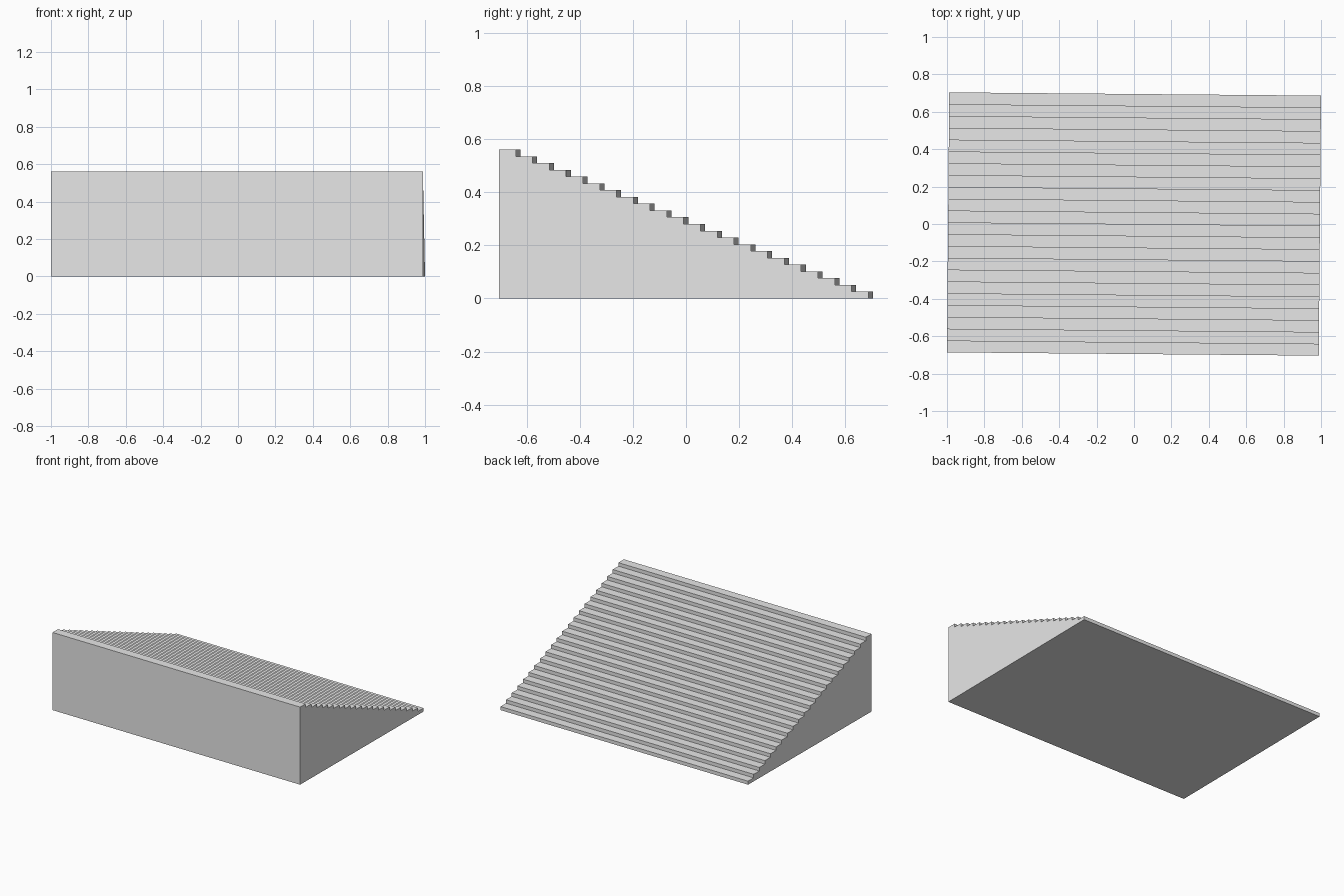
import bpy, bmesh, math

cube = bpy.data.objects.get("Cube")
if cube:
    bpy.data.objects.remove(cube, do_unlink=True)

STEPS = 22
WIDTH, DEPTH, HEIGHT = 1.988, 1.39, 0.56
TREAD, RISER = DEPTH / STEPS, HEIGHT / STEPS

# Plain grey stone
grey = bpy.data.materials.new("light_grey")
grey.use_nodes = True
colour = (0.8, 0.8, 0.8, 1)
grey.diffuse_color = colour
grey.node_tree.nodes["Principled BSDF"].inputs["Base Color"].default_value = colour

# Stepped side profile, climbing from the back to the tall front wall
profile = [(-DEPTH / 2, 0), (DEPTH / 2, 0)]
for i in range(STEPS):
    y = DEPTH / 2 - i * TREAD
    z = (i + 1) * RISER
    profile += [(y, z), (y - TREAD, z)]

# Extrude the profile across the width
bm = bmesh.new()
side = bm.faces.new([bm.verts.new((-WIDTH / 2, y, z)) for y, z in profile])
extruded = bmesh.ops.extrude_face_region(bm, geom=[side], use_keep_orig=True)
moved = [v for v in extruded["geom"] if isinstance(v, bmesh.types.BMVert)]
bmesh.ops.translate(bm, verts=moved, vec=(WIDTH, 0, 0))
bmesh.ops.recalc_face_normals(bm, faces=bm.faces)

mesh = bpy.data.meshes.new("staircase")
bm.to_mesh(mesh)
bm.free()
mesh.materials.append(grey)

# The whole flight sits very slightly turned about the vertical
stairs = bpy.data.objects.new("staircase", mesh)
stairs.rotation_euler.z = math.radians(-0.5)
bpy.context.collection.objects.link(stairs)
